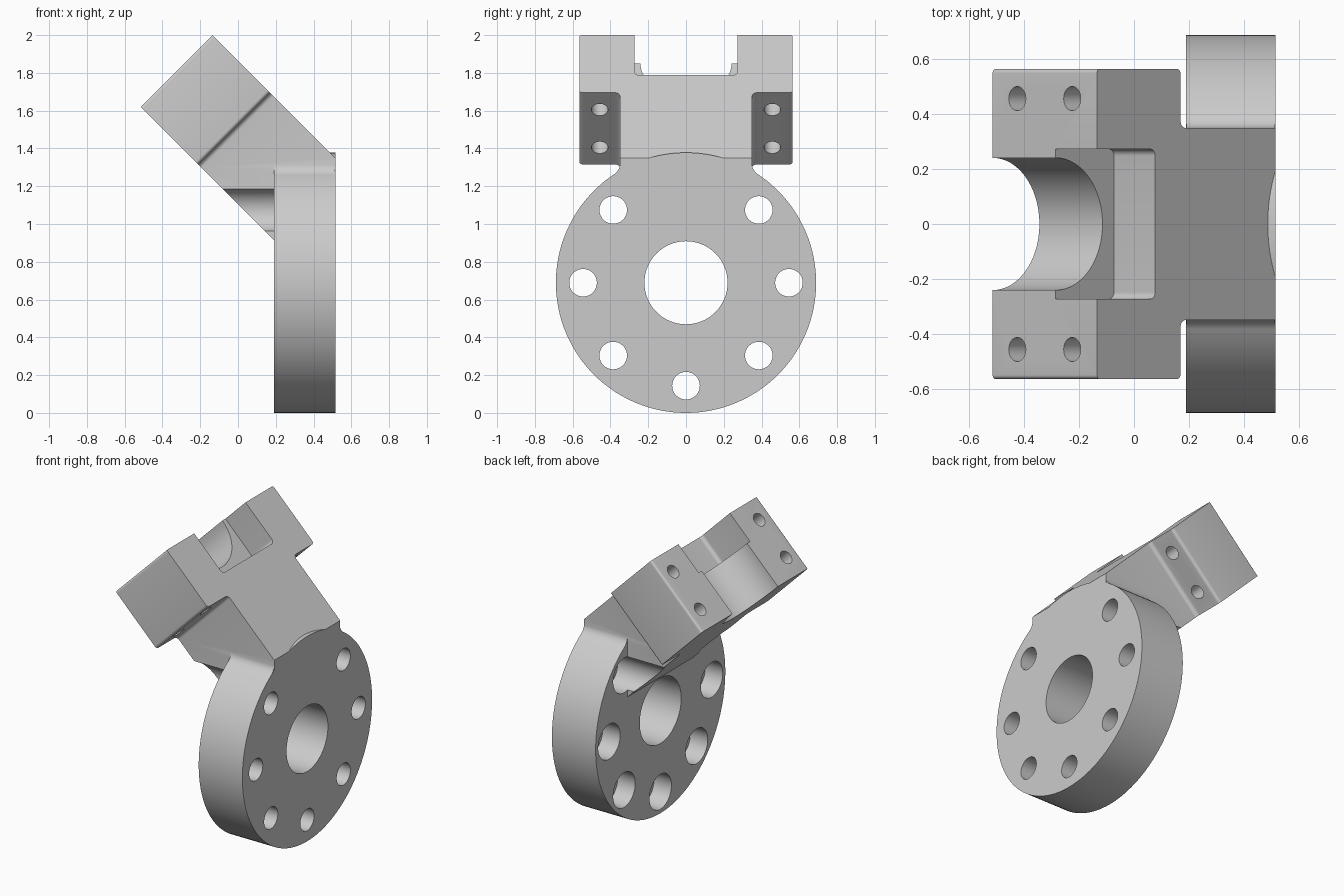
import bpy, bmesh, math
from mathutils import Matrix, Vector

if "Cube" in bpy.data.objects:
    bpy.data.objects.remove(bpy.data.objects["Cube"])

grey = bpy.data.materials.new("plain grey")
grey.diffuse_color = (0.6, 0.6, 0.6, 1)
grey.use_nodes = True
grey.node_tree.nodes["Principled BSDF"].inputs["Base Color"].default_value = grey.diffuse_color

# Tilted arm frame: u runs down the arm, v is y, w is the arm thickness
S = math.sqrt(0.5)
ARM = Matrix(((S, 0, S, -0.515), (0, 1, 0, 0), (-S, 0, S, 1.62), (0, 0, 0, 1)))
# Flange frame: profile in y, z and extruded along x
FLANGE = Matrix(((0, 0, 1, 0), (1, 0, 0, 0), (0, 1, 0, 0), (0, 0, 0, 1)))
THICK = 0.5375
X0, X1, CZ, R = 0.19, 0.515, 0.689, 0.689


def prism(name, pts, lo, hi, frame):
    """Extrude a 2D outline from lo to hi along the frame's third axis."""
    bm = bmesh.new()
    face = bm.faces.new([bm.verts.new((p[0], p[1], lo)) for p in pts])
    out = bmesh.ops.extrude_face_region(bm, geom=[face])
    verts = [g for g in out["geom"] if isinstance(g, bmesh.types.BMVert)]
    bmesh.ops.translate(bm, vec=(0, 0, hi - lo), verts=verts)
    bmesh.ops.recalc_face_normals(bm, faces=bm.faces)
    bm.transform(frame)
    mesh = bpy.data.meshes.new(name)
    bm.to_mesh(mesh)
    bm.free()
    mesh.materials.append(grey)
    ob = bpy.data.objects.new(name, mesh)
    bpy.context.collection.objects.link(ob)
    return ob


def circle(cx, cy, r, n=48):
    return [(cx + r * math.cos(2 * math.pi * i / n),
             cy + r * math.sin(2 * math.pi * i / n)) for i in range(n)]


def rounded(corners, steps=6):
    """Outline from (x, y, radius) corners, each rounded by its radius."""
    pts = []
    for i, (x, y, r) in enumerate(corners):
        p = Vector((x, y))
        if r == 0:
            pts.append(p)
            continue
        a = p + (Vector(corners[i - 1][:2]) - p).normalized() * r
        b = p + (Vector(corners[(i + 1) % len(corners)][:2]) - p).normalized() * r
        c = a + b - p
        for k in range(steps + 1):
            t = math.pi / 2 * k / steps
            pts.append(c + (a - c) * math.cos(t) + (b - c) * math.sin(t))
    return pts


def boolean(target, tool, operation):
    mod = target.modifiers.new("join", 'BOOLEAN')
    mod.operation, mod.object, mod.solver = operation, tool, 'EXACT'
    bpy.context.view_layer.objects.active = target
    bpy.ops.object.modifier_apply(modifier=mod.name)
    bpy.data.objects.remove(tool)


# T-shaped arm: wide clamp head and narrower neck
half = [(0, 0.565, 0.015), (0.431, 0.565, 0.02), (0.431, 0.35, 0.025), (1.02, 0.35, 0)]
outline = half + [(u, -v, r) for u, v, r in reversed(half)]
arm = prism("arm", rounded(outline), 0, THICK, ARM)

# Trim the neck flush with the flange's outer face
boolean(arm, prism("trim", [(-1, 0.5), (1, 0.5), (1, 2), (-1, 2)], X1, X1 + 0.5, FLANGE),
        'DIFFERENCE')

# Half-round seat and the rectangular pocket above it
boolean(arm, prism("seat", circle(0, 0, 0.241, 96), -0.1, THICK + 0.1, ARM), 'DIFFERENCE')
pocket = rounded([(-0.1, -0.273, 0), (0.3, -0.273, 0.025), (0.3, 0.273, 0.025), (-0.1, 0.273, 0)])
boolean(arm, prism("pocket", pocket, 0.325, THICK + 0.1, ARM), 'DIFFERENCE')

# Four bolt holes running along the arm through the head
for side in (-1, 1):
    for w in (0.127, 0.41):
        # frame with its third axis along u
        along = ARM @ Matrix(((0, 0, 1, 0), (1, 0, 0, 0), (0, 1, 0, 0), (0, 0, 0, 1)))
        boolean(arm, prism("bolt_hole", circle(side * 0.457, w, 0.044, 32), -0.1, 0.6, along),
                'DIFFERENCE')

# Round flange joined to the arm, with small blends at the neck
body = prism("flanged_bracket", circle(0, CZ, R, 128), X0, X1, FLANGE)
boolean(body, arm, 'UNION')
for side in (-1, 1):
    blend = [(0.33, 1.315), (0.35, 1.312), (0.353, 1.296), (0.361, 1.283), (0.376, 1.264),
             (0.33, 1.23)]
    boolean(body, prism("blend", [(side * y, z) for y, z in blend], X0 + 0.001, X1 - 0.001, FLANGE),
            'UNION')

# Centre bore
boolean(body, prism("bore", circle(0, CZ, 0.22, 64), -0.2, 1, FLANGE), 'DIFFERENCE')

# Seven counterbored holes, leaving the place under the arm free
for i in range(1, 8):
    a = math.pi / 2 + i * math.pi / 4
    y, z = 0.545 * math.cos(a), CZ + 0.545 * math.sin(a)
    boolean(body, prism("hole", circle(y, z, 0.073, 40), 0.1, 1, FLANGE), 'DIFFERENCE')
    boolean(body, prism("counterbore", circle(y, z, 0.117, 48), -0.3, X0 + 0.13, FLANGE),
            'DIFFERENCE')

bpy.ops.object.select_all(action='DESELECT')
body.select_set(True)
bpy.context.view_layer.objects.active = body
bpy.ops.object.shade_smooth_by_angle(angle=math.radians(30))
